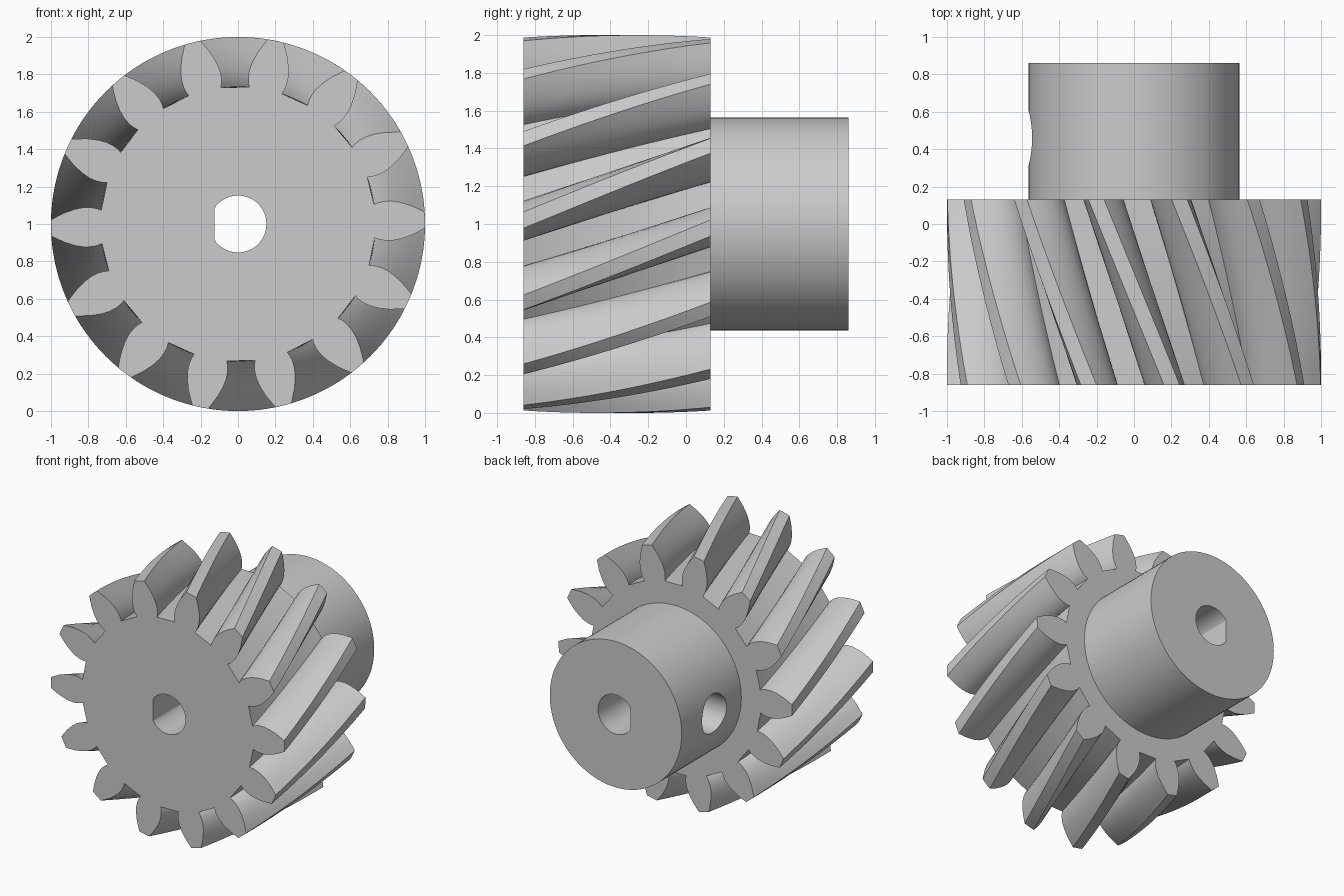
import bpy, bmesh, math
from math import cos, sin, radians, tau

if "Cube" in bpy.data.objects:
    bpy.data.objects.remove(bpy.data.objects["Cube"], do_unlink=True)

TEETH = 14
FRONT, SHOULDER, BACK = -0.86, 0.13, 0.86
TWIST = radians(23.3)
START = radians(1.2)

steel = bpy.data.materials.new("grey_steel")
steel.use_nodes = True
grey = (0.6, 0.6, 0.6, 1)
steel.diffuse_color = grey
steel.node_tree.nodes["Principled BSDF"].inputs["Base Color"].default_value = grey


def prism(name, outline, y0, y1, steps=1, twist=0.0):
    """Sweep a closed (radius, angle) outline along y, turning it by twist."""
    bm = bmesh.new()
    rings = []
    for s in range(steps + 1):
        t = s / steps
        rings.append([bm.verts.new((r * cos(a + twist * t), y0 + (y1 - y0) * t,
                                    1 + r * sin(a + twist * t))) for r, a in outline])
    n = len(outline)
    for lo, hi in zip(rings, rings[1:]):
        for i in range(n):
            j = (i + 1) % n
            bm.faces.new((lo[i], lo[j], hi[j], hi[i]))
    bm.faces.new(rings[0])
    bm.faces.new(rings[-1])
    bmesh.ops.recalc_face_normals(bm, faces=bm.faces)
    mesh = bpy.data.meshes.new(name)
    bm.to_mesh(mesh)
    bm.free()
    mesh.materials.append(steel)
    ob = bpy.data.objects.new(name, mesh)
    bpy.context.collection.objects.link(ob)
    return ob


def circle(radius, count):
    return [(radius, tau * i / count) for i in range(count)]


def combine(target, tool, operation):
    """Apply a boolean and discard the tool."""
    bpy.context.view_layer.objects.active = target
    mod = target.modifiers.new(operation, "BOOLEAN")
    mod.operation = operation
    mod.solver = "EXACT"
    mod.object = tool
    bpy.ops.object.modifier_apply(modifier=mod.name)
    bpy.data.objects.remove(tool, do_unlink=True)


# Half tooth flank: radius and half thickness, root to tip
flank = [(0.735, 0.089), (0.76, 0.099), (0.79, 0.105), (0.83, 0.106),
         (0.875, 0.098), (0.93, 0.079), (0.97, 0.059), (1.0, 0.043)]
half = [(r, h / r) for r, h in flank]
tooth = [(r, -a) for r, a in half] + [(1.0, 0.0)] + [(r, a) for r, a in reversed(half)]
outline = [(r, START + tau * k / TEETH + a) for k in range(TEETH) for r, a in tooth]

# Helical toothed wheel with a hub behind it
gear = prism("helical_gear", outline, FRONT, SHOULDER, 16, TWIST)
combine(gear, prism("hub", circle(0.565, 96), 0.0, BACK), "UNION")

# D-shaped shaft bore, flat on the right side
bore = [(r, a) if r * cos(a) > -0.125 else (0.125 / -cos(a), a) for r, a in circle(0.152, 64)]
combine(gear, prism("bore_cutter", bore, FRONT - 0.1, BACK + 0.1), "DIFFERENCE")

# Set-screw hole from the hub's right side into the bore
bpy.ops.mesh.primitive_cylinder_add(vertices=48, radius=0.15, depth=0.7,
                                    location=(-0.40, 0.46, 1), rotation=(0, radians(90), 0))
combine(gear, bpy.context.object, "DIFFERENCE")

bpy.ops.object.select_all(action="DESELECT")
gear.select_set(True)
bpy.context.view_layer.objects.active = gear
bpy.ops.object.shade_smooth_by_angle(angle=radians(25))
